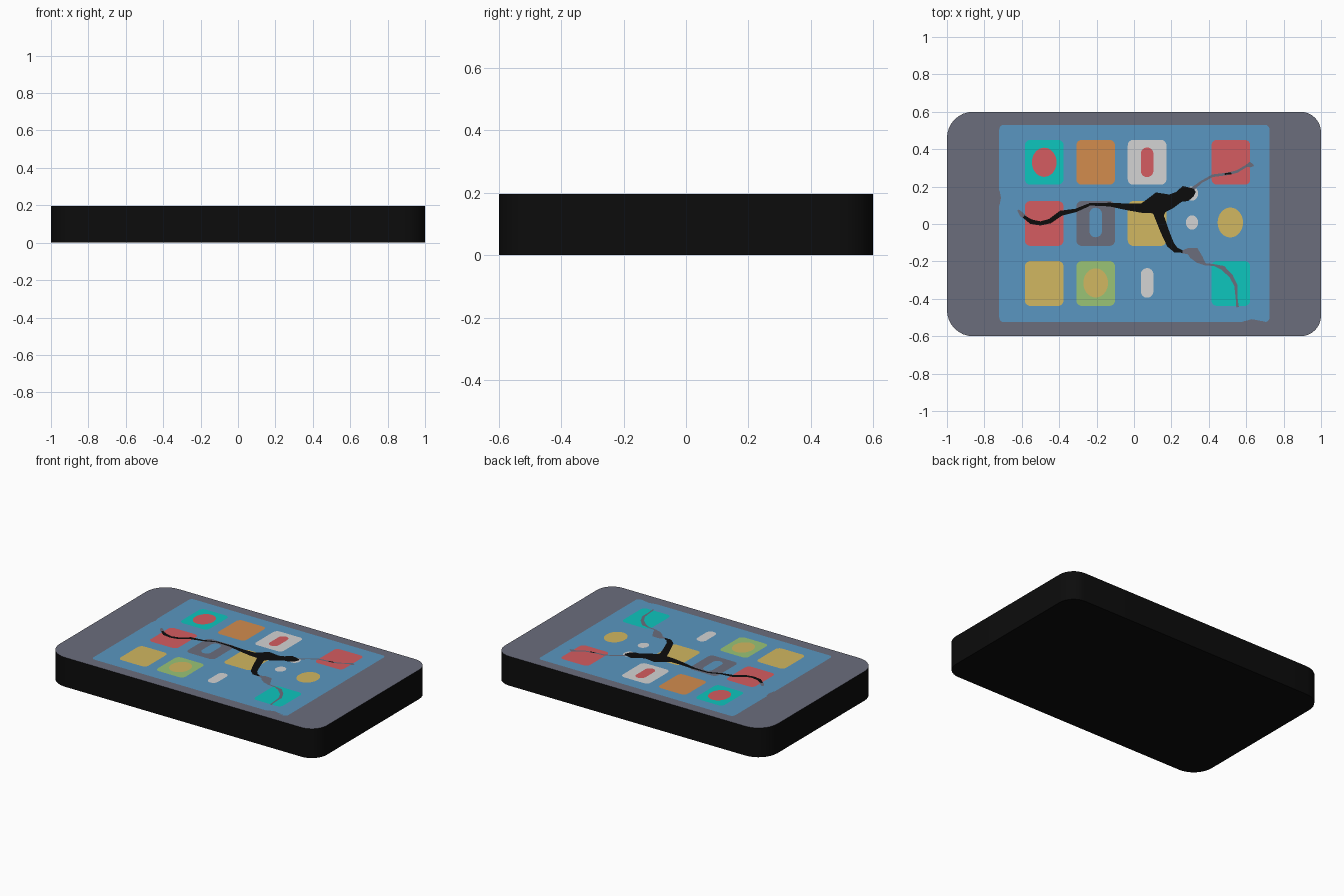
import bpy, bmesh, math
from mathutils import Vector

if "Cube" in bpy.data.objects:
    bpy.data.objects.remove(bpy.data.objects["Cube"])


def lin(c):
    c /= 255
    return c / 12.92 if c <= 0.04045 else ((c + 0.055) / 1.055) ** 2.4


def mat(name, rgb):
    m = bpy.data.materials.new(name)
    m.diffuse_color = [min(1, lin(c) * 1.08) for c in rgb] + [1]
    m.use_nodes = True
    m.node_tree.nodes["Principled BSDF"].inputs["Base Color"].default_value = m.diffuse_color
    return m


BLACK = mat("black", (11, 11, 11))
GREY = mat("slate_grey", (103, 105, 120))
BLUE = mat("screen_blue", (86, 145, 186))
RED = mat("red", (206, 89, 93))
YELLOW = mat("yellow", (202, 177, 93))
TEAL = mat("teal", (12, 191, 183))
ORANGE = mat("orange", (203, 135, 75))
WHITE = mat("white", (204, 204, 204))
GREEN = mat("green", (148, 189, 114))

# Heights of the painted layers on the top
Z_BODY, Z_SCREEN, Z_ICON, Z_GLYPH, Z_GREY, Z_BLACK = 0.196, 0.197, 0.198, 0.199, 0.1995, 0.2


def finish(bm, name, *mats):
    me = bpy.data.meshes.new(name)
    bm.to_mesh(me)
    bm.free()
    for m in mats:
        me.materials.append(m)
    ob = bpy.data.objects.new(name, me)
    bpy.context.collection.objects.link(ob)
    return ob


def rounded(cx, cy, w, h, r_left, r_right=None, n=8):
    """Counter-clockwise outline of a rounded rectangle."""
    r_right = r_left if r_right is None else r_right
    pts = []
    for k, (sx, sy) in enumerate([(1, 1), (-1, 1), (-1, -1), (1, -1)]):
        r = r_right if sx > 0 else r_left
        for i in range(n + 1):
            a = math.pi / 2 * (k + i / n)
            pts.append((cx + sx * (w / 2 - r) + r * math.cos(a),
                        cy + sy * (h / 2 - r) + r * math.sin(a)))
    return pts


def ellipse(cx, cy, rx, ry, n=32):
    return [(cx + rx * math.cos(math.tau * i / n), cy + ry * math.sin(math.tau * i / n))
            for i in range(n)]


def plate(name, pts, z, m):
    bm = bmesh.new()
    bm.faces.new([bm.verts.new((x, y, z)) for x, y in pts])
    return finish(bm, name, m)


def ribbon(name, path, z, m):
    """Jagged strip along (x, y, width) points."""
    bm = bmesh.new()
    pairs = []
    for i, (x, y, w) in enumerate(path):
        a, b = path[max(i - 1, 0)], path[min(i + 1, len(path) - 1)]
        d = Vector((b[0] - a[0], b[1] - a[1])).normalized() * w / 2
        pairs.append((bm.verts.new((x - d.y, y + d.x, z)), bm.verts.new((x + d.y, y - d.x, z))))
    for (l0, r0), (l1, r1) in zip(pairs, pairs[1:]):
        bm.faces.new((l0, r0, r1, l1))
    return finish(bm, name, m)


# Body: black slab with a grey top face
bm = bmesh.new()
base = bm.faces.new([bm.verts.new((x, y, 0)) for x, y in rounded(0, 0, 2, 1.2, 0.14, 0.11)])
ext = bmesh.ops.extrude_face_region(bm, geom=[base], use_keep_orig=True)
bmesh.ops.translate(bm, vec=(0, 0, Z_BODY),
                    verts=[g for g in ext["geom"] if isinstance(g, bmesh.types.BMVert)])
bmesh.ops.recalc_face_normals(bm, faces=bm.faces)
for f in bm.faces:
    f.material_index = int(f.normal.z > 0.5)
    f.smooth = abs(f.normal.z) < 0.5
for e in bm.edges:
    e.smooth = all(f.smooth for f in e.link_faces)
finish(bm, "phone_body", BLACK, GREY)

# Screen
plate("screen", rounded(0.002, 0.003, 1.445, 1.055, 0.025), Z_SCREEN, BLUE)

# Square app icons on a grid
COLS = (-0.48, -0.205, 0.07, 0.518)
ROWS = (0.33, 0.003, -0.318)
ICONS = [(0, 0, TEAL), (1, 0, ORANGE), (2, 0, WHITE), (3, 0, RED),
         (0, 1, RED), (1, 1, GREY), (2, 1, YELLOW),
         (0, 2, YELLOW), (1, 2, GREEN), (3, 2, TEAL)]
for c, r, m in ICONS:
    plate(f"icon_{c}_{r}", rounded(COLS[c], ROWS[r], 0.207, 0.24, 0.03), Z_ICON, m)

# Round symbols
for i, (x, y, rx, ry, m) in enumerate([
        (-0.48, 0.33, 0.066, 0.078, RED), (-0.205, -0.315, 0.066, 0.078, YELLOW),
        (0.515, 0.008, 0.068, 0.08, YELLOW), (0.31, 0.008, 0.033, 0.038, WHITE),
        (0.31, 0.163, 0.033, 0.038, WHITE)]):
    plate(f"round_symbol_{i}", ellipse(x, y, rx, ry), Z_GLYPH, m)

# Pill symbols
for i, (x, y, m) in enumerate([(0.07, 0.33, RED), (-0.205, 0.008, BLUE), (0.07, -0.315, WHITE)]):
    plate(f"pill_symbol_{i}", rounded(x, y, 0.067, 0.158, 0.033), Z_GLYPH, m)

# Cracks: black gashes
ribbon("crack_left", [(-0.59, 0.04, 0.015), (-0.55, 0.012, 0.025), (-0.5, 0.003, 0.022),
                      (-0.45, 0.015, 0.025), (-0.39, 0.058, 0.028), (-0.31, 0.073, 0.018),
                      (-0.24, 0.103, 0.015)], Z_BLACK, BLACK)
ribbon("crack_middle", [(-0.24, 0.105, 0.012), (-0.13, 0.104, 0.02), (-0.04, 0.092, 0.035),
                        (0.04, 0.085, 0.05), (0.09, 0.098, 0.085), (0.13, 0.11, 0.12),
                        (0.2, 0.122, 0.075), (0.24, 0.145, 0.06), (0.275, 0.163, 0.085),
                        (0.31, 0.17, 0.05), (0.325, 0.18, 0.02)], Z_BLACK, BLACK)
ribbon("crack_lower", [(0.135, 0.1, 0.1), (0.135, 0.04, 0.05), (0.165, -0.04, 0.045),
                       (0.195, -0.11, 0.04), (0.225, -0.14, 0.03), (0.26, -0.148, 0.012)],
       Z_BLACK, BLACK)

# Cracks: grey hairlines
ribbon("hairline_left", [(-0.62, 0.075, 0.01), (-0.6, 0.05, 0.025), (-0.58, 0.035, 0.02)], Z_GREY, GREY)
ribbon("hairline_middle", [(-0.3, 0.075, 0.02), (-0.24, 0.105, 0.022), (-0.2, 0.107, 0.03),
                           (-0.15, 0.1, 0.01)], Z_GREY, GREY)
ribbon("hairline_upper", [(0.31, 0.185, 0.02), (0.36, 0.225, 0.012), (0.42, 0.258, 0.014),
                          (0.5, 0.268, 0.014), (0.55, 0.28, 0.014), (0.6, 0.31, 0.012),
                          (0.62, 0.318, 0.03), (0.64, 0.312, 0.008)], Z_GREY, GREY)
ribbon("crack_upper_tip", [(0.485, 0.267, 0.008), (0.52, 0.271, 0.012)], Z_BLACK, BLACK)
ribbon("hairline_lower", [(0.25, -0.15, 0.01), (0.29, -0.145, 0.035), (0.32, -0.155, 0.065),
                          (0.35, -0.19, 0.045), (0.38, -0.215, 0.012), (0.43, -0.22, 0.01),
                          (0.475, -0.235, 0.025), (0.52, -0.28, 0.02), (0.545, -0.33, 0.018),
                          (0.549, -0.4, 0.01), (0.554, -0.445, 0.014)], Z_GREY, GREY)

# Small nicks on the screen edge
ribbon("nick_left", [(-0.721, 0.18, 0.004), (-0.719, 0.14, 0.016), (-0.721, 0.1, 0.004)], Z_GREY, GREY)
ribbon("nick_bottom", [(0.58, -0.524, 0.004), (0.63, -0.52, 0.022), (0.7, -0.524, 0.004)], Z_GREY, GREY)
